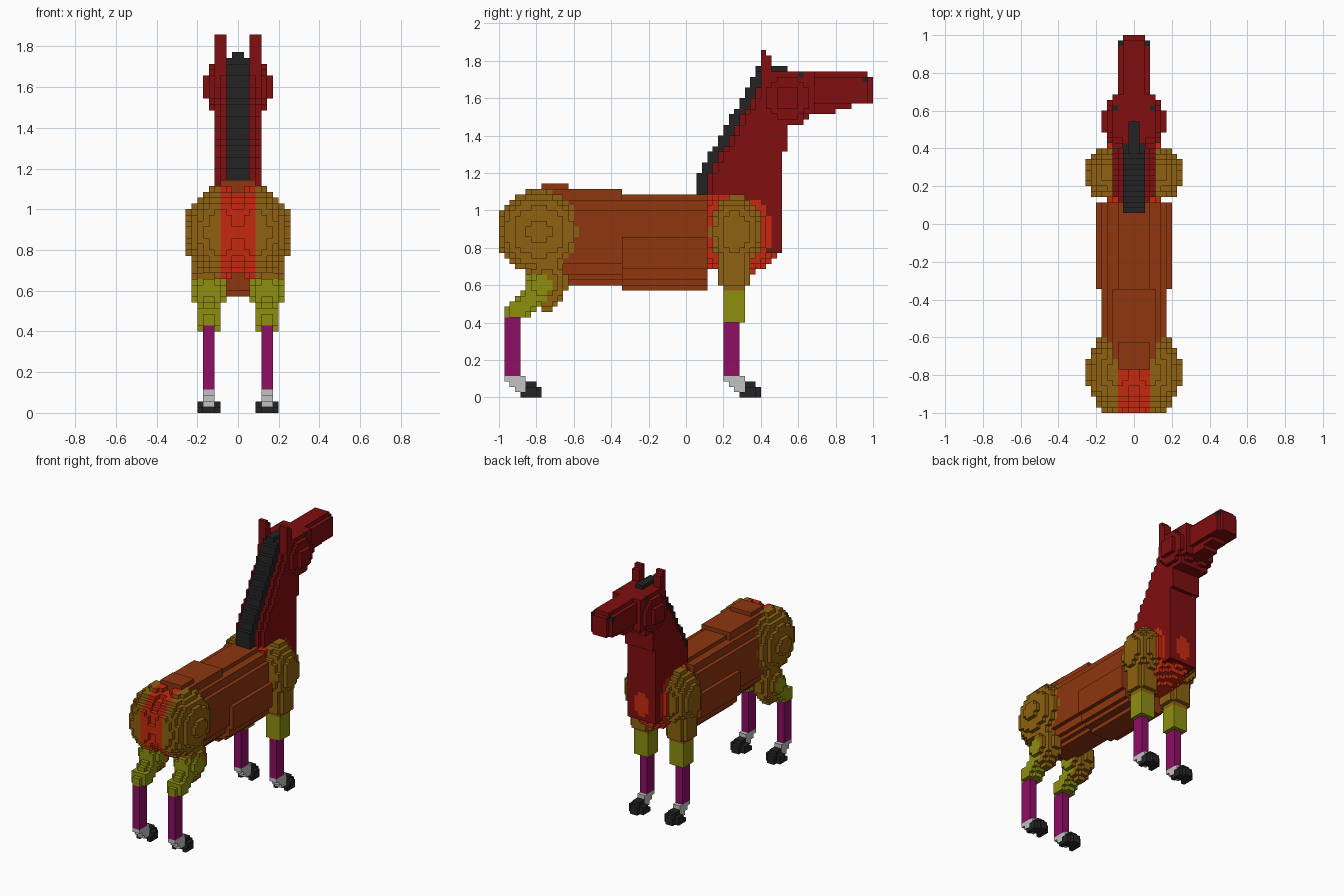
import bpy, bmesh, math

cube = bpy.data.objects.get("Cube")
if cube:
    bpy.data.objects.remove(cube, do_unlink=True)

V = 1 / 35          # size of one block
cells = {}          # (i, j, k) -> part name, right half is mirrored

# part name -> colour name, and colour name -> sRGB
PARTS = {
    "body": "chestnut", "hips": "ochre", "shoulders": "ochre", "rump": "scarlet",
    "chest": "scarlet", "neck": "dark_red", "head": "dark_red", "ears": "dark_red",
    "mane": "black", "eyes": "black", "nostrils": "black", "hooves": "black",
    "upper_legs": "olive", "shins": "magenta", "pasterns": "light_grey",
}
COLOURS = {
    "chestnut": (142, 54, 15), "ochre": (142, 97, 16), "scarlet": (198, 42, 14),
    "dark_red": (128, 14, 16), "black": (36, 36, 36), "olive": (142, 143, 16),
    "magenta": (142, 14, 101), "light_grey": (194, 194, 194),
}


def fill(part, lo, hi, inside=lambda x, y, z: True):
    """Fill blocks between two corners whose centre passes a test."""
    for i in range(max(0, math.floor(lo[0])), math.ceil(hi[0])):
        for j in range(math.floor(lo[1]), math.ceil(hi[1])):
            for k in range(max(0, math.floor(lo[2])), math.ceil(hi[2])):
                if inside(i + .5, j + .5, k + .5):
                    cells[i, j, k] = part


def ellipsoid(part, c, r, test=lambda x: True):
    fill(part, [a - b for a, b in zip(c, r)], [a + b for a, b in zip(c, r)],
         lambda *p: test(p[0]) and
         sum(((q - a) / b) ** 2 for q, a, b in zip(p, c, r)) < 1)


def barrel(part, y0, y1, z, rx, rz, n):
    """Rounded tube along the length of the body."""
    fill(part, (0, y0, z - rz), (rx, y1, z + rz),
         lambda x, y, h: (x / rx) ** n + (abs(h - z) / rz) ** n < 1)


def capsule(part, a, b, r):
    d = [q - p for p, q in zip(a, b)]
    dd = sum(q * q for q in d)

    def near(*p):
        t = sum((q - s) * e for q, s, e in zip(p, a, d)) / dd
        t = min(1, max(0, t))
        return sum((q - s - t * e) ** 2 for q, s, e in zip(p, a, d)) < r * r
    fill(part, [min(p, q) - r for p, q in zip(a, b)],
         [max(p, q) + r for p, q in zip(a, b)], near)


# Neck: flat front, sloping back
def neck_back(z):
    return round(max(1.5, 1.5 + (z - 40) * .575))


for k in range(27, 61):
    start = neck_back(k) + 2 if k >= 38 else 9
    end = 18 if k < 46 else 19
    fill("neck", (0, start, k), (3, end, k + 1))
    fill("neck", (3, start + 1, k), (4, end, k + 1))

# Head: stepped jaw, narrowing to the muzzle
for y0, y1, z0, z1, w in ((14, 19, 51, 61, 4), (19, 22, 51, 61, 4), (22, 24, 53, 61, 4),
                          (24, 34, 55, 60, 3), (24, 34, 60, 61, 2), (24, 28, 53, 55, 2),
                          (28, 31, 54, 55, 2), (34, 35, 55, 60, 2)):
    fill("head", (0, y0, z0), (w, y1, z1))
ellipsoid("head", (2, 19, 56), (4.05, 5, 5))
fill("ears", (2, 14, 61), (4, 15, 65))
fill("ears", (2, 15, 61), (4, 16, 64))
fill("eyes", (3, 21, 60), (4, 22, 61))
fill("nostrils", (2, 33, 59), (3, 34, 60))

# Chest and body
ellipsoid("chest", (0, 9.5, 31), (6, 8.6, 8.3))
barrel("body", -27, -12, 30, 6, 9, 2.8)
barrel("body", -12, 4, 29.5, 6.2, 8.5, 2.8)
barrel("body", -12, 4, 27, 7, 7, 2.5)
fill("body", (0, -27, 38), (4, -12, 39))
fill("body", (0, -27, 39), (3, -22, 40))

# Mane and forelock
for k in range(38, 61):
    fill("mane", (0, neck_back(k), k), (2, neck_back(k) + 2, k + 1))
fill("mane", (0, 13, 60), (2, 15, 61))
fill("mane", (0, 13, 61), (1, 19, 62))

# Haunches, with the inner strip of the rump in its own colour
HIP, HIP_R = (3, -27.5, 31), (5.7, 7.95, 7.95)
ellipsoid("hips", HIP, HIP_R, lambda x: x > 3)
for j in range(-35, -27):
    fill("rump", (0, j, 23), (3, j + 1, 39),
         lambda *p: sum(((q - a) / b) ** 2 for q, a, b in zip(p, HIP, HIP_R)) < 1)
ellipsoid("hips", (5, -26, 21.5), (3, 3.7, 5.2))

# Shoulders
ellipsoid("shoulders", (4.5, 9.3, 31), (4.8, 4.9, 6.9))
capsule("shoulders", (5, 9, 27), (5, 9, 23), 3.3)

# Upper legs: hind leg bends back, front leg is straight
ellipsoid("upper_legs", (5, -27, 20.8), (3.1, 3.1, 3.1))
capsule("upper_legs", (5, -27.5, 20), (5, -32, 16), 2.1)
fill("upper_legs", (3, 7, 14), (7, 11, 20))

# Lower legs, the same for hind and front
for y in (-34, 7):
    fill("shins", (4, y, 4), (6, y + 3, 15 if y < 0 else 14))
    for k in (3, 2, 1):
        fill("pasterns", (4, y + 3 - k, k), (6, y + 6 - k, k + 1))
    fill("pasterns", (4, y + 3, 3), (6, y + 4, 4))
    # Hoof: a horseshoe with a gap at the heel and cut toe corners
    fill("hooves", (4, y + 4, 2), (6, y + 6, 3))
    for k in (0, 1):
        fill("hooves", (3, y + 4, k), (7, y + 6, k + 1))
        fill("hooves", (4, y + 6, k), (6, y + 7, k + 1))
    for x in (3, 6):
        fill("hooves", (x, y + 3, 0), (x + 1, y + 4, 1))

# Materials
materials = {}
for name, rgb in COLOURS.items():
    lin = [((c / 255 + .055) / 1.055) ** 2.4 for c in rgb] + [1]
    m = bpy.data.materials.new(name)
    m.use_nodes = True
    m.diffuse_color = lin
    bsdf = m.node_tree.nodes["Principled BSDF"]
    bsdf.inputs["Base Color"].default_value = lin
    bsdf.inputs["Roughness"].default_value = .9
    materials[name] = m

# One blocky mesh per part: outer faces only, flat areas merged, mirrored in x
for part, colour in PARTS.items():
    bm = bmesh.new()
    verts = {}

    def vert(p):
        if p not in verts:
            verts[p] = bm.verts.new([c * V for c in p])
        return verts[p]

    for cell in [c for c, owner in cells.items() if owner == part]:
        for axis in range(3):
            u, w = (axis + 1) % 3, (axis + 2) % 3
            for side in (0, 1):
                n = list(cell)
                n[axis] += 2 * side - 1
                if n[0] < 0 or tuple(n) in cells:
                    continue
                ring = []
                for a, b in ((0, 0), (1, 0), (1, 1), (0, 1)):
                    p = list(cell)
                    p[axis] += side
                    p[u] += a
                    p[w] += b
                    ring.append(vert(tuple(p)))
                bm.faces.new(ring if side else ring[::-1])
    bmesh.ops.dissolve_limit(bm, angle_limit=.01, verts=bm.verts[:], edges=bm.edges[:])
    mesh = bpy.data.meshes.new(part)
    bm.to_mesh(mesh)
    bm.free()
    mesh.materials.append(materials[colour])
    obj = bpy.data.objects.new(part, mesh)
    bpy.context.collection.objects.link(obj)
    mirror = obj.modifiers.new("Mirror", "MIRROR")
    mirror.merge_threshold = .0005
